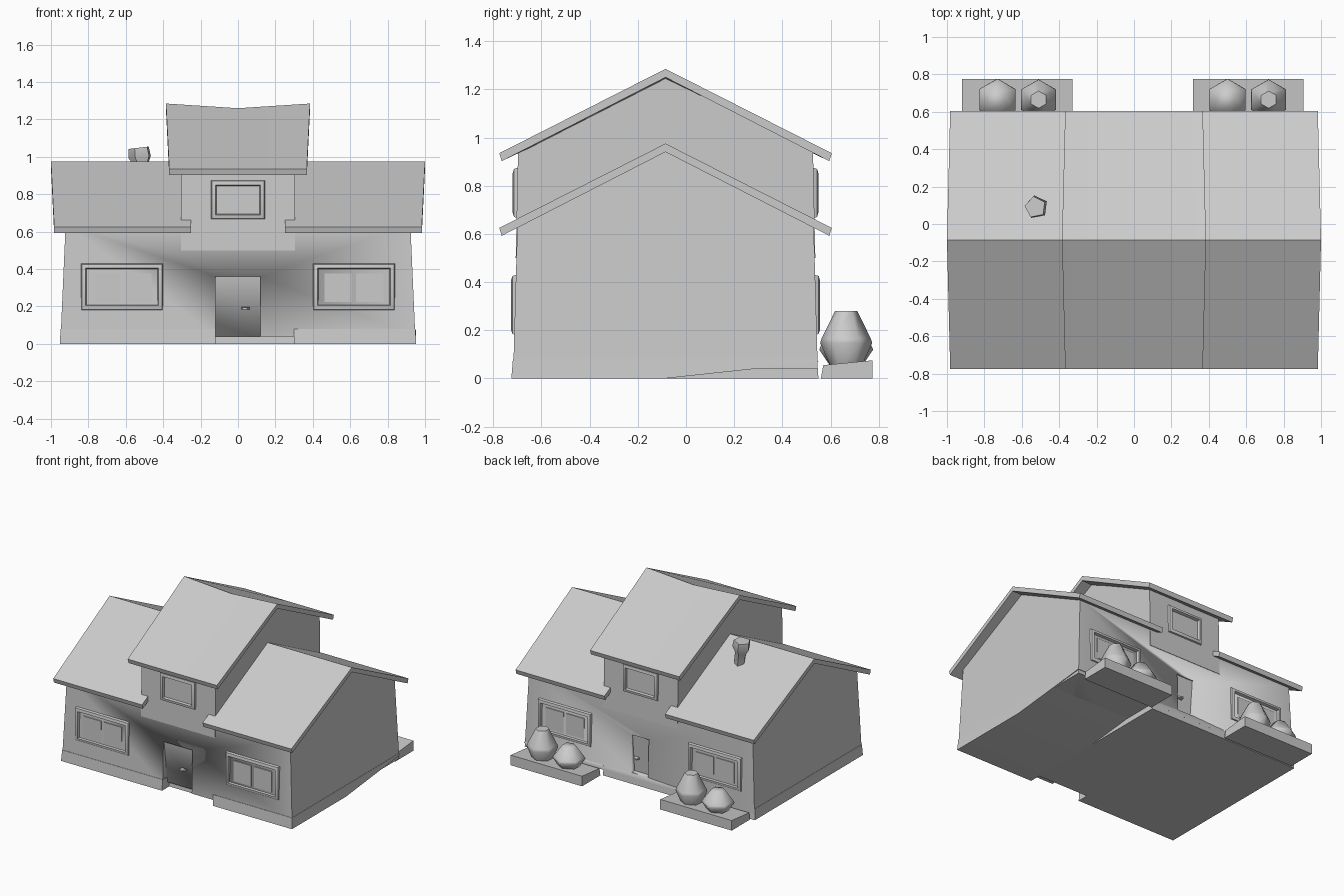
import bpy, bmesh, math
from mathutils import Matrix

cube = bpy.data.objects.get("Cube")
if cube:
    bpy.data.objects.remove(cube, do_unlink=True)

grey = bpy.data.materials.new("plain_grey")
grey.use_nodes = True
GREY = (0.6, 0.6, 0.6, 1)
grey.diffuse_color = GREY
shader = next(n for n in grey.node_tree.nodes if n.type == 'BSDF_PRINCIPLED')
shader.inputs["Base Color"].default_value = GREY
shader.inputs["Roughness"].default_value = 0.8

RIDGE = -0.085  # y of both roof ridges


def finish(name, bm, angle=30):
    bmesh.ops.recalc_face_normals(bm, faces=bm.faces)
    mesh = bpy.data.meshes.new(name)
    bm.to_mesh(mesh)
    bm.free()
    ob = bpy.data.objects.new(name, mesh)
    bpy.context.collection.objects.link(ob)
    mesh.materials.append(grey)
    bpy.ops.object.select_all(action='DESELECT')
    ob.select_set(True)
    bpy.context.view_layer.objects.active = ob
    bpy.ops.object.shade_smooth_by_angle(angle=math.radians(angle))
    return ob


def loft(name, loops, angle=30, closed=False, adjust=None):
    """Skin equal-length loops of points; cap the ends unless closed."""
    bm = bmesh.new()
    rows = [[bm.verts.new(p) for p in loop] for loop in loops]
    n = len(rows[0])
    pairs = list(zip(rows, rows[1:]))
    if closed:
        pairs.append((rows[-1], rows[0]))
    else:
        bm.faces.new(rows[0])
        bm.faces.new(rows[-1])
    for a, b in pairs:
        for i in range(n):
            j = (i + 1) % n
            bm.faces.new((a[i], a[j], b[j], b[i]))
    if adjust:
        for v in bm.verts:
            adjust(v.co)
    return finish(name, bm, angle)


def prism(name, profile, xs, adjust=None):
    """Extrude a (y, z) profile along x."""
    return loft(name, [[(x, y, z) for y, z in profile] for x in xs], adjust=adjust)


def rect(x, z, hw, hh, y):
    return [(x + a * hw, y, z + b * hh) for a, b in ((-1, -1), (1, -1), (1, 1), (-1, 1))]


def wall_profile(z0, half_bottom, half_top, eave, peak):
    return [(RIDGE - half_bottom, z0), (RIDGE + half_bottom, z0), (RIDGE + half_top, eave),
            (RIDGE, peak), (RIDGE - half_top, eave)]


def lean(co):
    co.x *= 1 - 0.05 * min(co.z, 0.6)


# Walls: wide ground storey and narrow upper storey
walls = prism("lower_walls", wall_profile(0.04, 0.632, 0.615, 0.64, 0.955), (-0.95, 0.95), lean)
prism("upper_walls", wall_profile(0.5, 0.622, 0.612, 0.95, 1.245), (-0.305, 0.305))


# Roofs
def roof(name, dz, xs, sag=0):
    profile = [(-0.69, 0.625), (0, 0.975), (0.69, 0.625), (0.68, 0.592), (0, 0.94), (-0.68, 0.592)]

    def shape(co):
        d = abs(co.y - RIDGE)
        if abs(co.x) > 0.3:
            co.x -= math.copysign(0.025 * d, co.x)
        if abs(co.x) < 0.01 and d < 0.1:
            co.z -= sag
    prism(name, [(RIDGE + y, z + dz) for y, z in profile], xs, shape)


roof("left_roof", 0, (0.25, 1.0))
roof("right_roof", 0, (-1.0, -0.25))
roof("upper_roof", 0.31, (-0.385, 0, 0.385), sag=0.025)


# Foundation in three sections, with the left one rising towards the back
def skirt(co):
    if co.z > 0.075:
        co.x *= 0.995
        co.y = RIDGE + (co.y - RIDGE) * 0.99


base = [(-0.725, 0), (0.55, 0), (0.55, 0.08), (-0.725, 0.08)]
prism("right_foundation", base, (-0.953, -0.12), skirt)
prism("middle_foundation", [(max(y, -0.64), z) for y, z in base], (-0.12, 0.3), skirt)
prism("left_foundation", [(-0.725, 0), (RIDGE, 0), (0.55, 0.068), (0.55, 0.08), (-0.725, 0.08)],
      (0.3, 0.953), skirt)


# Doorways: sloping recesses cut into the walls
def doorway(name, side, hw, z0, z1, depth):
    def y(d):
        return RIDGE + side * d
    cutter = prism(name, [(y(0.7), z0), (y(0.7), z1), (y(0.615), z1), (y(0.63 - depth), z0)], (-hw, hw))
    mod = walls.modifiers.new("doorway", 'BOOLEAN')
    mod.operation = 'DIFFERENCE'
    mod.solver = 'EXACT'
    mod.object = cutter
    bpy.context.view_layer.objects.active = walls
    bpy.ops.object.modifier_apply(modifier=mod.name)
    bpy.data.objects.remove(cutter, do_unlink=True)


doorway("front_doorway", -1, 0.12, 0.0, 0.36, 0.06)
doorway("back_doorway", 1, 0.07, 0.08, 0.36, 0.04)
for side, label in ((-1, "front"), (1, "back")):
    y = RIDGE + side * 0.605
    loft(label + "_door_handle", [rect(0.04, 0.19, 0.022, 0.007, y),
                                  rect(0.035, 0.19, 0.012, 0.005, y + side * 0.03)])


# Windows: bevelled frames, with paired panes downstairs
def window(name, side, x, z, hw, hh, panes, half):
    steps = [(0.04, half - 0.02), (0.03, half + 0.012), (0.01, half + 0.018), (0, half - 0.02)]
    loft(name + "_frame", [rect(x, z, hw + g, hh + g, RIDGE + side * d) for g, d in steps],
         angle=50, closed=True)
    if panes:
        for k, s in enumerate((-1, 1)):
            loft(f"{name}_pane_{k + 1}",
                 [rect(x + s * 0.085, z - 0.005, 0.073, 0.077, RIDGE + side * (half + d))
                  for d in (-0.004, 0.005)])


for side, label in ((-1, "front"), (1, "back")):
    window(label + "_right_window", side, -0.62, 0.305, 0.185, 0.09, True, 0.624)
    window(label + "_left_window", side, 0.62, 0.305, 0.185, 0.09, True, 0.624)
    window(label + "_upper_window", side, 0, 0.77, 0.11, 0.07, False, 0.617)


# Lathed faceted solids
def turned(name, x, y, rings, sides, phase, angle):
    loops = [[(x + r * math.cos(phase + i * math.tau / sides),
               y + r * math.sin(phase + i * math.tau / sides), z) for i in range(sides)]
             for r, z in rings]
    return loft(name, loops, angle)


# Planters behind the house, each with a tall and a low bush
for label, x0, x1 in (("left", 0.315, 0.905), ("right", -0.92, -0.33)):
    prism(label + "_planter", [(0.56, 0), (0.775, 0), (0.775, 0.075), (0.57, 0.055)], (x0, x1))
for n, (x, top, r) in enumerate(((0.72, 0.28, 0.108), (0.5, 0.215, 0.112),
                                 (-0.51, 0.28, 0.108), (-0.73, 0.215, 0.112))):
    h = top - 0.05
    turned(f"bush_{n + 1}", x, 0.665,
           [(0.065, 0.05), (r, 0.05 + 0.42 * h), (r * 0.95, 0.05 + 0.5 * h), (0.046, top)],
           6, math.pi / 2, 65)

# Chimney pot with a tilted cap
chimney = turned("chimney", -0.51, 0.09,
                 [(0.035, 0.84), (0.042, 0.96), (0.064, 1.0), (0.058, 1.05)], 5, 0.5, 30)
chimney.data.transform(Matrix.Translation((-0.51, 0.09, 0.9)) @ Matrix.Rotation(-0.12, 4, 'Y')
                       @ Matrix.Translation((0.51, -0.09, -0.9)))
